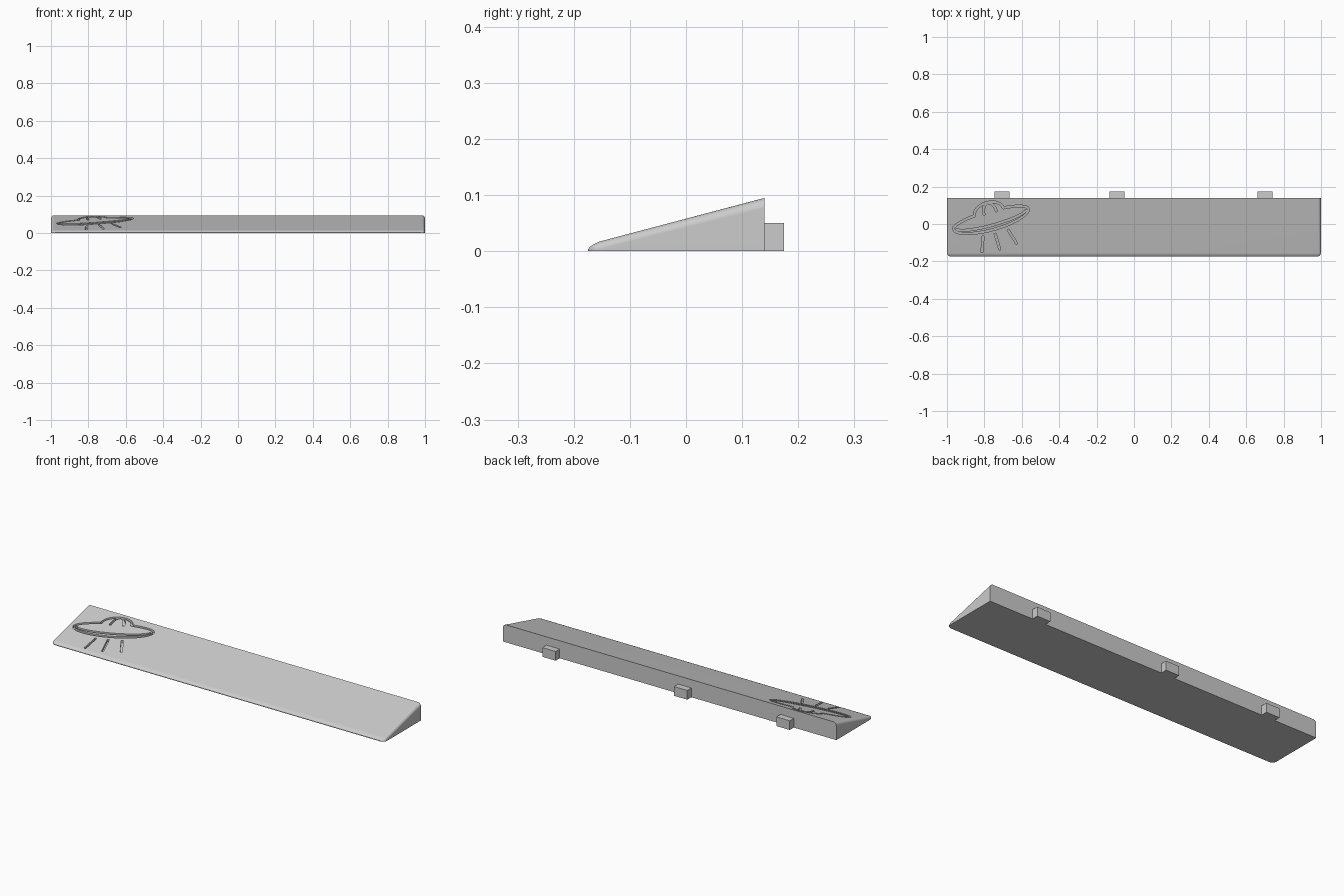
import bpy
import math

cube = bpy.data.objects.get("Cube")
if cube:
    bpy.data.objects.remove(cube, do_unlink=True)

grey = bpy.data.materials.new("plain grey")
grey.use_nodes = True
colour = (0.6, 0.6, 0.6, 1)
grey.diffuse_color = colour
grey.node_tree.nodes["Principled BSDF"].inputs["Base Color"].default_value = colour


def make(name, verts, faces):
    mesh = bpy.data.meshes.new(name)
    mesh.from_pydata(verts, [], faces)
    mesh.materials.append(grey)
    obj = bpy.data.objects.new(name, mesh)
    bpy.context.collection.objects.link(obj)
    return obj


def loft(name, rings):
    """Skin between closed rings, each counter-clockwise seen along the path."""
    n = len(rings[0])
    verts = [p for ring in rings for p in ring]
    faces = [(a * n + i, (a + 1) * n + i, (a + 1) * n + (i + 1) % n, a * n + (i + 1) % n)
             for a in range(len(rings) - 1) for i in range(n)]
    faces += [tuple(range(n)), tuple(reversed(range(len(verts) - n, len(verts))))]
    return make(name, verts, faces)


def slope_z(y):
    return 0.095 + (y - 0.14) * 0.264


# Wedge: cross-sections with rounded top corners, growing from the thin front lip
def section(y, height, half):
    r = min(0.018, height * 0.8)
    right = [(half, y, 0)]
    for k in range(7):
        a = math.radians(15 * k)
        right.append((half - r + r * math.cos(a), y, height - r + r * math.sin(a)))
    return right + [(-x, yy, z) for x, yy, z in reversed(right)]


stations = [(-0.175, 0.003, 0.978), (-0.172, 0.007, 0.988), (-0.165, 0.012, 0.996),
            (-0.155, 0.017, 1), (0.14, 0.095, 1)]
wedge = loft("wedge_body", [section(*s) for s in stations])


# Engraved saucer drawing, made of ribbon cutters that follow the slope
def ribbon(points, width=0.011, depth=0.013):
    rings = []
    for i, (x, y) in enumerate(points):
        ax, ay = points[max(i - 1, 0)]
        bx, by = points[min(i + 1, len(points) - 1)]
        length = math.hypot(bx - ax, by - ay)
        nx, ny = -(by - ay) / length * width / 2, (bx - ax) / length * width / 2
        ring = []
        for side, lift in ((1, -depth), (-1, -depth), (-1, 0.04), (1, 0.04)):
            py = y + side * ny
            ring.append((x + side * nx, py, slope_z(py) + lift))
        rings.append(ring)
    return loft("groove_cutter", rings)


tilt = math.radians(15.4)


def place(u, v):
    return (-0.765 + u * math.cos(tilt) - v * math.sin(tilt),
            0.027 + u * math.sin(tilt) + v * math.cos(tilt))


def arc(cu, cv, ru, up, down, start, end, steps=24):
    pts = []
    for k in range(steps + 1):
        t = math.radians(start + (end - start) * k / steps)
        s = math.sin(t)
        pts.append(place(cu + ru * math.cos(t), cv + (up if s > 0 else down) * s))
    return pts


strokes = [
    arc(0, 0, 0.207, 0.043, 0.058, 112, 428, 40),       # saucer rim
    arc(0, 0, 0.195, 0.03, 0.034, 184, 356),            # lower rim line
    arc(0, 0.037, 0.08, 0.053, 0.02, 0, 180),           # dome
    arc(0, 0.037, 0.08, 0.053, 0.02, 180, 360),         # dome base
    arc(0.005, 0.024, 0.035, 0.064, 0.02, 95, 175, 10),   # dome panes
    arc(0.005, 0.024, 0.035, 0.064, 0.02, 5, 85, 10),
    [(-0.807, -0.064), (-0.813, -0.152)],               # light rays
    [(-0.743, -0.05), (-0.717, -0.139)],
    [(-0.674, -0.03), (-0.626, -0.107)],
]

bpy.ops.object.select_all(action="DESELECT")
wedge.select_set(True)
bpy.context.view_layer.objects.active = wedge
for stroke in strokes:
    cutter = ribbon(stroke)
    cutter.hide_render = True
    whole = wedge.data.copy()
    cut = wedge.modifiers.new("engrave", "BOOLEAN")
    cut.operation = "DIFFERENCE"
    cut.solver = "EXACT"
    cut.object = cutter
    bpy.ops.object.modifier_apply(modifier=cut.name)
    # Keep the uncut wedge if a cut fails
    xs = [v.co.x for v in wedge.data.vertices]
    if not xs or max(xs) - min(xs) < 1.99:
        wedge.data = whole
    bpy.data.objects.remove(cutter, do_unlink=True)

bpy.ops.object.shade_smooth_by_angle(angle=math.radians(30))
weighted = wedge.modifiers.new("even shading", "WEIGHTED_NORMAL")
weighted.keep_sharp = True

# Rear mounting tabs
for name, x in (("right", -0.705), ("middle", -0.09), ("left", 0.7)):
    rings = [[(x - 0.04, y, 0), (x + 0.04, y, 0), (x + 0.04, y, 0.05), (x - 0.04, y, 0.05)]
             for y in (0.14, 0.175)]
    loft(name + "_rear_tab", rings)
